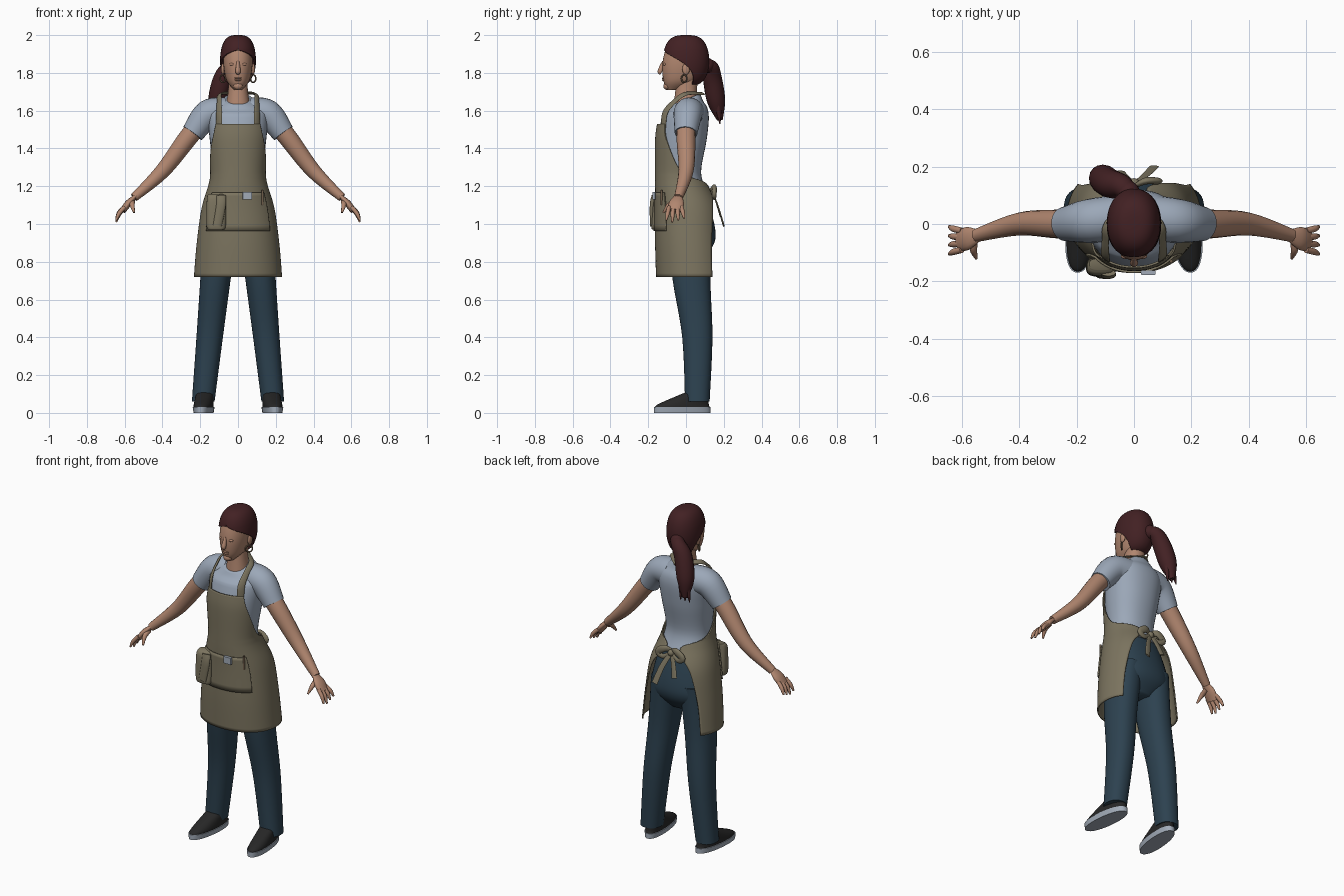
import bpy
import bmesh
import math
from mathutils import Vector, Matrix

default_cube = bpy.data.objects.get("Cube")
if default_cube:
    bpy.data.objects.remove(default_cube, do_unlink=True)


def material(name, red, green, blue):
    mat = bpy.data.materials.new(name)
    mat.use_nodes = True
    mat.diffuse_color = (red, green, blue, 1)
    shader = next(node for node in mat.node_tree.nodes if node.type == 'BSDF_PRINCIPLED')
    shader.inputs["Base Color"].default_value = mat.diffuse_color
    shader.inputs["Roughness"].default_value = 0.8
    return mat


SKIN = material("warm skin", .44, .24, .16)
HAIR = material("auburn hair", .055, .015, .017)
SHIRT = material("pale blue cotton", .33, .39, .48)
APRON = material("olive canvas", .2, .175, .115)
JEANS = material("dark denim", .026, .054, .08)
SHOE = material("black canvas", .02, .02, .02)
SOLE = material("light rubber", .36, .41, .48)
METAL = material("dull bronze", .16, .11, .07)


def smooth(rows, steps=6):
    """Catmull-Rom curve through rows of numbers."""
    padded = [rows[0], *rows, rows[-1]]
    curve = []
    for before, start, end, after in zip(padded, padded[1:], padded[2:], padded[3:]):
        for step in range(steps):
            t = step / steps
            curve.append([q + t / 2 * (r - p + t * (2*p - 5*q + 4*r - s + t * (3*(q - r) + s - p)))
                          for p, q, r, s in zip(before, start, end, after)])
    return curve + [list(rows[-1])]


def finish(name, bm, mat, mirror=False, thick=0):
    """Turn a bmesh into a shaded object with its modifiers."""
    bmesh.ops.remove_doubles(bm, verts=bm.verts, dist=1e-5)
    bmesh.ops.recalc_face_normals(bm, faces=bm.faces)
    mesh = bpy.data.meshes.new(name)
    bm.to_mesh(mesh)
    bm.free()
    mesh.materials.append(mat)
    obj = bpy.data.objects.new(name, mesh)
    bpy.context.collection.objects.link(obj)
    bpy.ops.object.select_all(action='DESELECT')
    obj.select_set(True)
    bpy.context.view_layer.objects.active = obj
    bpy.ops.object.shade_smooth_by_angle(angle=math.radians(50))
    if thick:
        shell = obj.modifiers.new("thickness", 'SOLIDIFY')
        shell.thickness = thick
        shell.offset = 0
    if mirror:
        obj.modifiers.new("mirror", 'MIRROR')


def join_rings(name, rings, mat, closed=True, **options):
    """Join rings of points into a surface; closed rings get end caps."""
    bm = bmesh.new()
    grid = [[bm.verts.new(point) for point in ring] for ring in rings]
    for lower, upper in zip(grid, grid[1:]):
        count = len(lower)
        for i in range(count if closed else count - 1):
            j = (i + 1) % count
            bm.faces.new((lower[i], lower[j], upper[j], upper[i]))
    if closed:
        bm.faces.new(grid[0])
        bm.faces.new(grid[-1])
    finish(name, bm, mat, **options)


def oval(angle, power):
    """Unit superellipse point; angle zero faces the front."""
    s, c = math.sin(angle), math.cos(angle)
    return math.copysign(abs(s) ** (2 / power), s), -math.copysign(abs(c) ** (2 / power), c)


def loft(name, rows, mat, power=2.2, sides=36, centre=lambda z, y: 0, tilt=lambda z: 0, **options):
    """Level rings from rows of z, y, x radius, y radius; rules give x centre and tilt."""
    rings = []
    for z, cy, rx, ry in smooth(rows):
        ring = []
        for i in range(sides):
            u, v = oval(math.tau * i / sides, power)
            y = cy + ry * v
            ring.append((centre(z, y) + rx * u, y, z + tilt(z) * ry * v))
        rings.append(ring)
    join_rings(name, rings, mat, **options)


def wrap(name, rows, mat, thick, facing=1, power=2.15, sides=64):
    """Open sheet around the body from rows of z, y, x radius, y radius, half angle."""
    rings = []
    for z, cy, rx, ry, half in rows:
        spread = [math.radians(half) * (2 * i / sides - 1) for i in range(sides + 1)]
        points = [oval(angle, power) for angle in spread]
        rings.append([(rx * u, cy + ry * v * facing, z) for u, v in points])
    join_rings(name, rings, mat, closed=False, thick=thick)


def tube(name, rows, mat, normal=(0, 1, 0), hub=None, flat=1, sides=16, **options):
    """Tube along rows of x, y, z, radius, flattened along its normal or away from a hub."""
    path = smooth(rows)
    points = [Vector(row[:3]) for row in path]
    last = len(path) - 1
    rings = []
    for i, (point, row) in enumerate(zip(points, path)):
        along = (points[min(i + 1, last)] - points[max(i - 1, 0)]).normalized()
        outward = point - Vector(hub) if hub else Vector(normal)
        side = along.cross(outward).normalized()
        depth = side.cross(along) * flat
        turns = [math.tau * k / sides for k in range(sides)]
        rings.append([point + row[-1] * (side * math.cos(a) + depth * math.sin(a)) for a in turns])
    join_rings(name, rings, mat, **options)


def ball(name, place, size, mat, **options):
    bm = bmesh.new()
    shape = Matrix.Translation(place) @ Matrix.Diagonal((*size, 1))
    bmesh.ops.create_uvsphere(bm, u_segments=20, v_segments=12, radius=1, matrix=shape)
    finish(name, bm, mat, **options)


# Shoes, with the toes turned slightly out
def foot_line(z, y):
    return .18 - y / 10


loft("shoe_soles", [(0, -.02, .05, .15), (.03, -.02, .055, .15)], SOLE,
     centre=foot_line, mirror=True)
loft("shoe_uppers", [(.03, -.02, .05, .146), (.05, -.01, .05, .13), (.11, .06, .045, .06)], SHOE,
     centre=foot_line, mirror=True)

# Jeans: the legs lean outward toward the feet
loft("jean_legs", [(.98, .02, .09, .12), (.7, .03, .08, .1), (.4, .06, .07, .08), (.06, .06, .06, .065)],
     JEANS, centre=lambda z, y: .19 - z / 10, mirror=True)
loft("jean_seat", [(1.2, -.01, .14, .1), (1, .02, .18, .13), (.9, .03, .18, .12), (.82, .03, .08, .06)], JEANS)

# Shirt: the collar tilts down at the front
loft("shirt_body", [(1.16, 0, .15, .12), (1.27, -.03, .13, .11), (1.45, -.02, .15, .13),
                    (1.58, 0, .16, .12), (1.63, 0, .12, .09), (1.66, 0, .075, .075)], SHIRT,
     tilt=lambda z: max(0, 5 * (z - 1.58)))
tube("shirt_sleeves", [(.07, .02, 1.59, .08), (.16, .01, 1.58, .076), (.24, 0, 1.48, .06)], SHIRT,
     sides=24, mirror=True)

# Arms, palms, thumbs and fingers
HAND = dict(mat=SKIN, normal=(1, 0, 1), mirror=True)
tube("arms", [(.19, 0, 1.55, .05), (.27, 0, 1.45, .05), (.4, 0, 1.28, .04), (.55, -.04, 1.14, .023)], **HAND)
tube("palms", [(.54, -.04, 1.15, .02), (.58, -.05, 1.11, .04), (.61, -.06, 1.07, .036)], flat=.45, **HAND)
tube("thumbs", [(.56, -.05, 1.12, .015), (.56, -.09, 1.1, .013), (.55, -.12, 1.06, .005)], **HAND)
for k, finger in enumerate(("index", "middle", "ring", "little")):
    root = .022 * k - .09
    fan = .01 * (k - 1.5)
    lift = .01 * abs(k - 1)
    tube(finger + "_fingers", [(.6, root, 1.09, .011), (.63, root + fan / 2, 1.05 + lift / 2, .011),
                               (.645, root + fan, 1.01 + lift, .005)], **HAND)

# Neck, head and face
loft("neck", [(1.59, 0, .07, .07), (1.7, 0, .053, .057), (1.78, .01, .05, .06)], SKIN)
loft("head", [(1.71, -.07, .02, .03), (1.76, -.03, .06, .09), (1.85, -.015, .077, .11),
              (1.94, 0, .07, .1), (1.98, 0, .03, .05)], SKIN)
tube("nose", [(0, -.12, 1.86, .007), (0, -.136, 1.81, .014), (0, -.13, 1.8, .01)], SKIN)
ball("eyelids", (.03, -.112, 1.845), (.016, .01, .008), SKIN, mirror=True)
for name, height in (("upper_lip", 1.772), ("lower_lip", 1.762)):
    ball(name, (0, -.12, height), (.02, .008, .005), SKIN)
ball("chin", (0, -.1, 1.73), (.025, .02, .02), SKIN)
ball("ears", (.08, 0, 1.82), (.01, .02, .03), SKIN, mirror=True)

# Hoop earrings
hoop = []
for k in range(13):
    a = math.tau * k / 12
    hoop.append((.08 + .014 * math.sin(a), .014 * math.sin(a) - .01, 1.77 + .02 * math.cos(a), .004))
tube("earrings", hoop, METAL, normal=(1, -1, 0), sides=8, mirror=True)

# Hair cap: a domed shell, closed above the hairline and opening around the face below it
dome = []
for latitude in range(-75, 91, 5):
    rise = math.radians(latitude)
    width = abs(math.cos(rise)) ** .6
    opening = min(180, 60 + 45 * 2 ** (latitude / 18))
    dome.append((1.865 + .13 * math.sin(rise), 0, .09 * width, .118 * width, opening))
wrap("hair_cap", dome, HAIR, thick=.01, facing=-1)

# Ponytail with loose ends
tube("ponytail", [(0, .08, 1.84, .03), (-.04, .13, 1.83, .04), (-.08, .14, 1.77, .05),
                  (-.11, .16, 1.65, .048), (-.12, .18, 1.55, .015)], HAIR)
ball("hair_tie", (-.02, .11, 1.84), (.04, .04, .04), HAIR)
for k in (-1, 0, 1):
    tube(f"hair_strand_{k + 2}", [(.02 * k - .11, .17, 1.63, .02),
                                  (.03 * k - .12, .18, 1.53, .003)], HAIR, sides=8)

# Apron: bib narrowing to the chest, skirt open at the back
apron_rows = smooth([(.72, .03, .23, .185, 124), (.9, .02, .215, .18, 128), (1.08, .01, .19, .168, 140),
                     (1.2, -.02, .155, .14, 165), (1.25, -.03, .145, .13, 110), (1.3, -.03, .145, .13, 86),
                     (1.45, -.02, .16, .14, 55), (1.53, -.01, .16, .14, 45)])
wrap("apron", apron_rows, APRON, thick=.007)

# Wide pocket standing just off the skirt
pocket_rows = [(z, y, rx + .008, ry + .008, 50) for z, y, rx, ry, half in apron_rows if .95 < z < 1.17]
wrap("pocket", pocket_rows, APRON, thick=.007)

# Neck straps
tube("neck_straps", [(.1, -.12, 1.51, .02), (.1, -.11, 1.59, .02), (.1, -.06, 1.65, .016),
                     (.09, 0, 1.69, .016), (0, .09, 1.69, .016)], APRON,
     hub=(0, 0, 1.56), flat=.3, mirror=True)

# Bow at the back of the waist, one tie longer than the other
ball("bow_knot", (0, .14, 1.17), (.02, .02, .02), APRON)
tube("bow_loops", [(0, .13, 1.18, .01), (.04, .15, 1.19, .02), (.08, .15, 1.16, .02),
                   (.05, .15, 1.14, .014), (0, .14, 1.17, .01)], APRON, flat=.6, mirror=True)
for name, side, length in (("long_tie", 1, 1), ("short_tie", -1, .7)):
    reach = side * length
    tube(name, [(0, .14, 1.17, .012), (.04 * reach, .14 + .03 * length, 1.17 - .08 * length, .016),
                (.07 * reach, .14 + .06 * length, 1.17 - .18 * length, .018)], APRON, flat=.25)

# Folded cloth, notepad and pen in the pocket
loft("hanging_cloth", [(1.16, -.14, .04, .02), (1.13, -.15, .05, .03), (1, -.15, .052, .034),
                       (.97, -.15, .045, .03)], APRON, power=3, centre=lambda z, y: -.115)
tube("cloth_fold", [(-.09, -.17, 1.15, .026), (-.09, -.18, 1.1, .026), (-.11, -.18, .99, .024)],
     APRON, flat=.45)
loft("notepad", [(1.13, -.17, .025, .008), (1.17, -.17, .025, .008)], SOLE, power=8,
     centre=lambda z, y: .05)
tube("pen", [(.13, -.13, 1.1, .006), (.13, -.13, 1.18, .006)], METAL)
